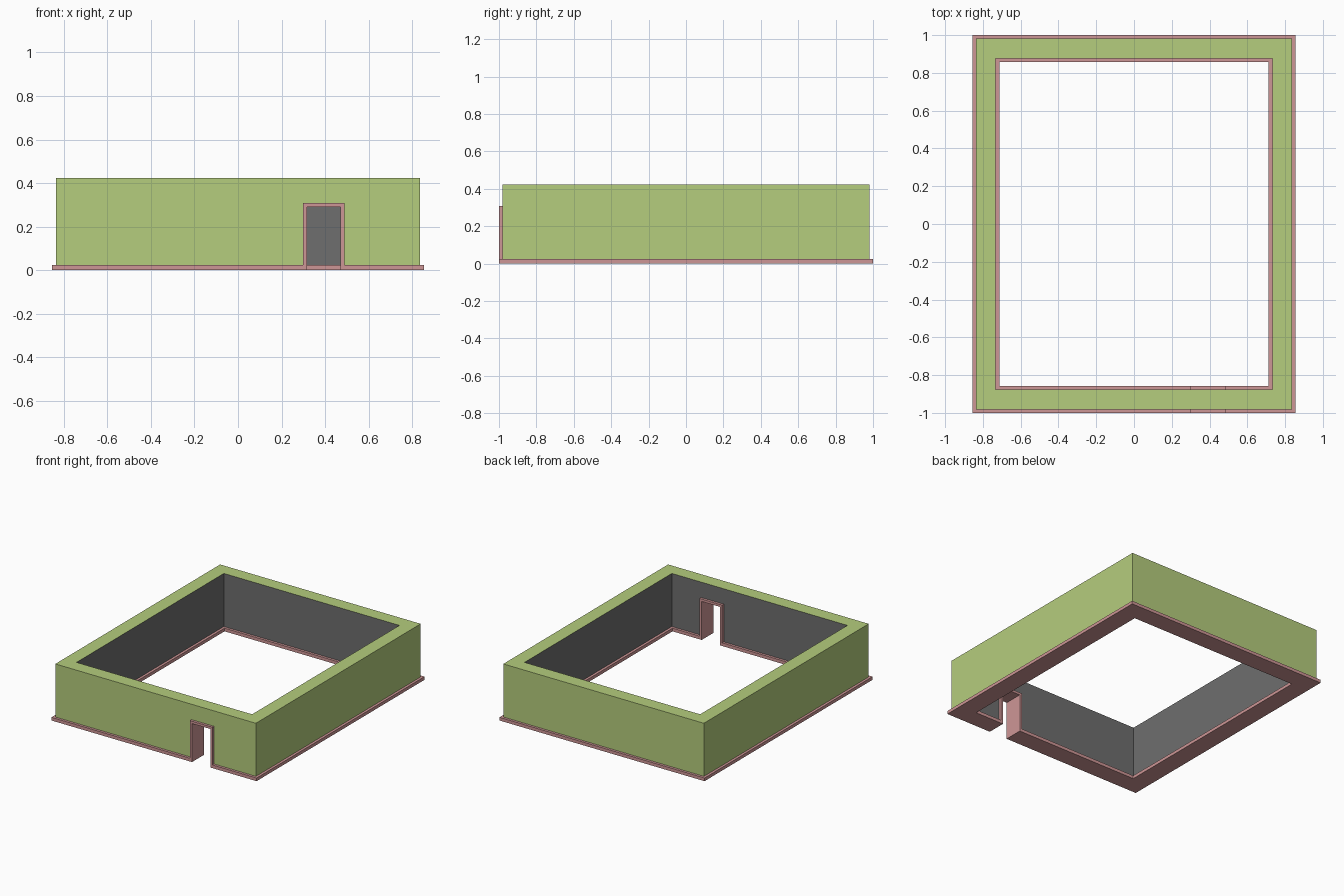
import bpy
import bmesh

if "Cube" in bpy.data.objects:
    bpy.data.objects.remove(bpy.data.objects["Cube"], do_unlink=True)

# Main dimensions
OUT_X, OUT_Y = 0.855, 1.0        # outer half sizes of the skirting
LIP = 0.019                      # skirting and trim projection
DEPTH = 0.142                    # skirting width
BASE_H, WALL_H = 0.024, 0.424
DOOR_L, DOOR_R, DOOR_TOP = 0.299, 0.488, 0.308
TRIM = 0.018


def to_linear(c):
    c /= 255
    return c / 12.92 if c <= 0.04045 else ((c + 0.055) / 1.055) ** 2.4


def material(name, *rgb):
    mat = bpy.data.materials.new(name)
    color = (*[to_linear(c) for c in rgb], 1)
    mat.diffuse_color = color
    mat.use_nodes = True
    mat.node_tree.nodes["Principled BSDF"].inputs["Base Color"].default_value = color
    return mat


green = material("green_wall", 181, 205, 125)
gray = material("gray_interior", 110, 110, 110)
pink = material("pink_trim", 206, 150, 150)


def finish(name, bm, mats):
    bmesh.ops.recalc_face_normals(bm, faces=bm.faces)
    mesh = bpy.data.meshes.new(name)
    bm.to_mesh(mesh)
    bm.free()
    for mat in mats:
        mesh.materials.append(mat)
    obj = bpy.data.objects.new(name, mesh)
    bpy.context.collection.objects.link(obj)
    return obj


def ring(name, hx, hy, width, z0, z1, mats):
    """Rectangular ring; vertical faces turned to the middle use the last material."""
    bm = bmesh.new()
    corners = [(-1, -1), (1, -1), (1, 1), (-1, 1)]
    section = [(0, z0), (0, z1), (width, z1), (width, z0)]
    loops = [[bm.verts.new((sx * (hx - inset), sy * (hy - inset), z))
              for inset, z in section] for sx, sy in corners]
    for i in range(4):
        a, b = loops[i], loops[(i + 1) % 4]
        for j in range(4):
            k = (j + 1) % 4
            face = bm.faces.new((a[j], b[j], b[k], a[k]))
            face.material_index = len(mats) - 1 if j == 2 else 0
    return finish(name, bm, mats)


def cut_doorway(obj):
    """Cut the full doorway, trim included, through the front side."""
    bm = bmesh.new()
    bmesh.ops.create_cube(bm, size=1)
    for v in bm.verts:
        v.co.x = DOOR_R if v.co.x > 0 else DOOR_L
        v.co.y = -0.5 if v.co.y > 0 else -1.5
        v.co.z = DOOR_TOP if v.co.z > 0 else -0.5
    cutter = finish("doorway_cutter", bm, obj.data.materials[:1])
    cutter.hide_render = True
    mod = obj.modifiers.new("doorway", "BOOLEAN")
    mod.operation, mod.solver, mod.object = "DIFFERENCE", "EXACT", cutter
    bpy.context.view_layer.objects.active = obj
    bpy.ops.object.modifier_apply(modifier=mod.name)
    bpy.data.objects.remove(cutter, do_unlink=True)


# Skirting and walls
skirting = ring("skirting", OUT_X, OUT_Y, DEPTH, 0, BASE_H, [pink])
walls = ring("walls", OUT_X - LIP, OUT_Y - LIP, DEPTH - 2 * LIP,
             BASE_H, WALL_H, [green, gray])
for part in (skirting, walls):
    cut_doorway(part)

# Door frame: an upside-down U pushed through the front wall
bm = bmesh.new()
profile = [(DOOR_L, 0), (DOOR_L, DOOR_TOP), (DOOR_R, DOOR_TOP), (DOOR_R, 0),
           (DOOR_R - TRIM, 0), (DOOR_R - TRIM, DOOR_TOP - TRIM),
           (DOOR_L + TRIM, DOOR_TOP - TRIM), (DOOR_L + TRIM, 0)]
face = bm.faces.new([bm.verts.new((x, -OUT_Y, z)) for x, z in profile])
grown = bmesh.ops.extrude_face_region(bm, geom=[face])
moved = [g for g in grown["geom"] if isinstance(g, bmesh.types.BMVert)]
bmesh.ops.translate(bm, verts=moved, vec=(0, DEPTH, 0))
# Keep the front cap if the extrusion removed it
if not any(abs(f.calc_center_median().y + OUT_Y) < 1e-4 for f in bm.faces):
    bm.faces.new([v for v in bm.verts if v not in moved])
finish("door_frame", bm, [pink])
